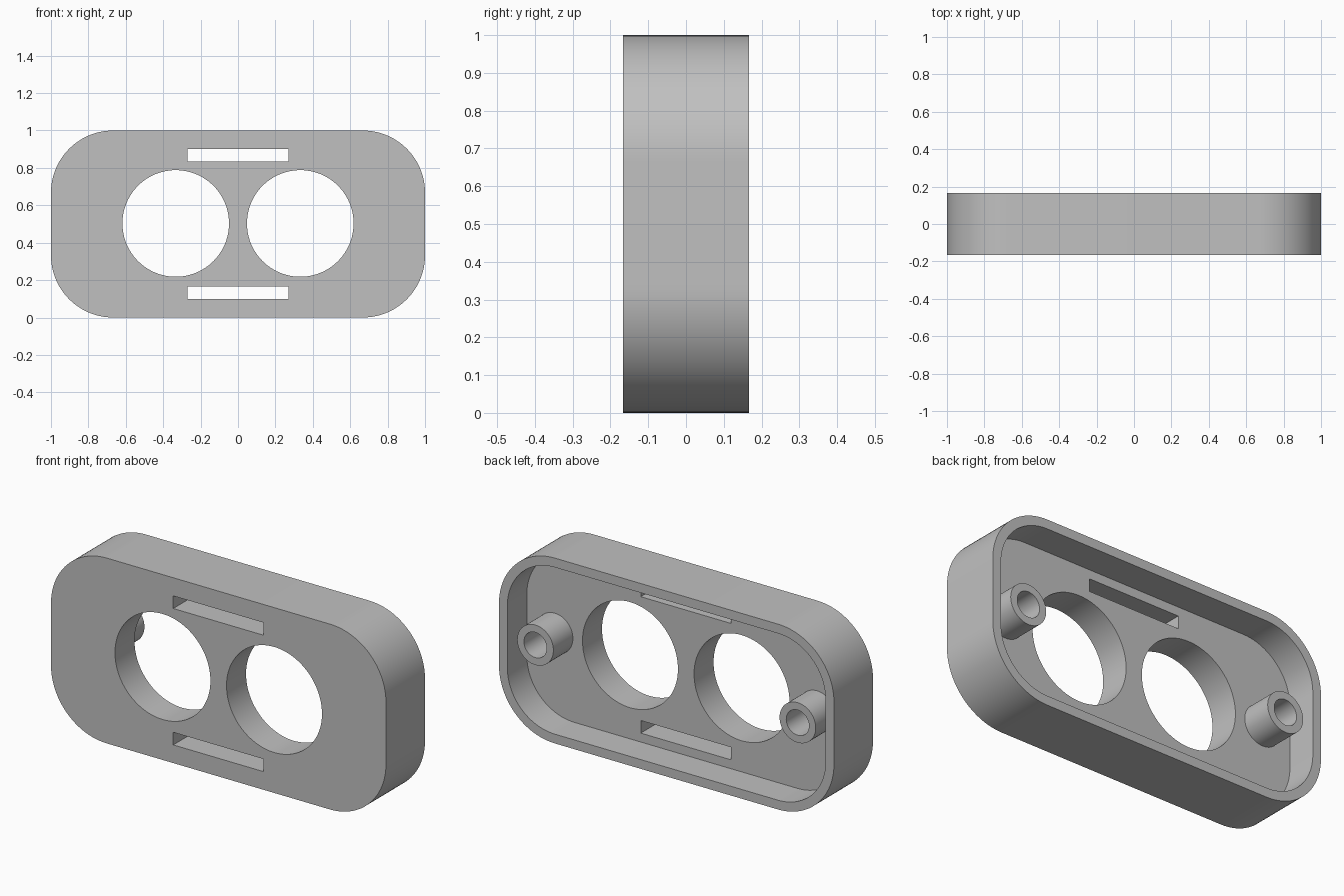
import bpy, bmesh
from math import sin, cos, pi, radians

cube = bpy.data.objects.get("Cube")
if cube:
    bpy.data.objects.remove(cube, do_unlink=True)

W, H, D = 2.0, 1.0, 0.333         # width, height, depth
WALL, CORNER = 0.05, 0.333        # rim thickness, outer corner radius
FRONT, BACK, FLOOR = -D / 2, D / 2, 0.0
MID = H / 2

grey = bpy.data.materials.new("plain grey")
grey.use_nodes = True
colour = (0.53, 0.53, 0.53, 1)
grey.diffuse_color = colour
grey.node_tree.nodes["Principled BSDF"].inputs["Base Color"].default_value = colour


def circle(cx, cz, r, n=96):
    return [(cx + r * cos(2 * pi * i / n), cz + r * sin(2 * pi * i / n)) for i in range(n)]


def rounded_rect(w, h, r, n=24):
    pts = []
    for k, (sx, sz) in enumerate([(1, 1), (-1, 1), (-1, -1), (1, -1)]):
        for i in range(n + 1):
            a = pi / 2 * (k + i / n)
            pts.append((sx * (w / 2 - r) + r * cos(a), MID + sz * (h / 2 - r) + r * sin(a)))
    return pts


def rect(cz, w, h):
    return [(x * w / 2, cz + z * h / 2) for x, z in [(1, 1), (-1, 1), (-1, -1), (1, -1)]]


def add_object(name, bm):
    bmesh.ops.recalc_face_normals(bm, faces=bm.faces)
    mesh = bpy.data.meshes.new(name)
    bm.to_mesh(mesh)
    bm.free()
    mesh.materials.append(grey)
    obj = bpy.data.objects.new(name, mesh)
    bpy.context.collection.objects.link(obj)
    return obj


def prism(name, outline, y0, y1):
    """Solid made by pushing an x-z outline along y."""
    bm = bmesh.new()
    a, b = ([bm.verts.new((x, y, z)) for x, z in outline] for y in (y0, y1))
    bm.faces.new(a)
    bm.faces.new(b)
    for i in range(len(a)):
        bm.faces.new((a[i - 1], a[i], b[i], b[i - 1]))
    return add_object(name, bm)


def tube(name, cx, outer, inner, y0, y1):
    """Hollow post standing on the floor."""
    bm = bmesh.new()
    loops = [[bm.verts.new((x, y, z)) for x, z in circle(cx, MID, r, 64)]
             for r, y in [(outer, y0), (outer, y1), (inner, y1), (inner, y0)]]
    for a, b in zip(loops, loops[1:]):
        for i in range(len(a)):
            bm.faces.new((a[i - 1], a[i], b[i], b[i - 1]))
    return add_object(name, bm)


def smooth(obj):
    bpy.ops.object.select_all(action='DESELECT')
    bpy.context.view_layer.objects.active = obj
    obj.select_set(True)
    bpy.ops.object.shade_smooth_by_angle(angle=radians(30))


# Housing, with cutters for the back recess, round openings and slots
housing = prism("housing", rounded_rect(W, H, CORNER), FRONT, BACK)
cutters = [prism("recess_cutter",
                 rounded_rect(W - 2 * WALL, H - 2 * WALL, CORNER - WALL), FLOOR, BACK + 0.1)]
for side in (-1, 1):
    cutters.append(prism("opening_cutter", circle(side * 0.333, MID + 0.003, 0.285),
                         FRONT - 0.1, FLOOR + 0.1))
    cutters.append(prism("slot_cutter", rect(MID + side * 0.368, 0.54, 0.068),
                         FRONT - 0.1, FLOOR + 0.1))

for cutter in cutters:
    cutter.hide_render = True
    mod = housing.modifiers.new("cut", 'BOOLEAN')
    mod.operation, mod.solver, mod.object = 'DIFFERENCE', 'EXACT', cutter

# Bake the cuts and drop the cutters
bpy.context.view_layer.update()
graph = bpy.context.evaluated_depsgraph_get()
cut_mesh = bpy.data.meshes.new_from_object(housing.evaluated_get(graph))
housing.modifiers.clear()
housing.data = cut_mesh
for cutter in cutters:
    bpy.data.objects.remove(cutter, do_unlink=True)
smooth(housing)

# Screw posts inside the back
for name, side in (("left_screw_post", 1), ("right_screw_post", -1)):
    smooth(tube(name, side * 0.783, 0.108, 0.068, FLOOR, BACK))
